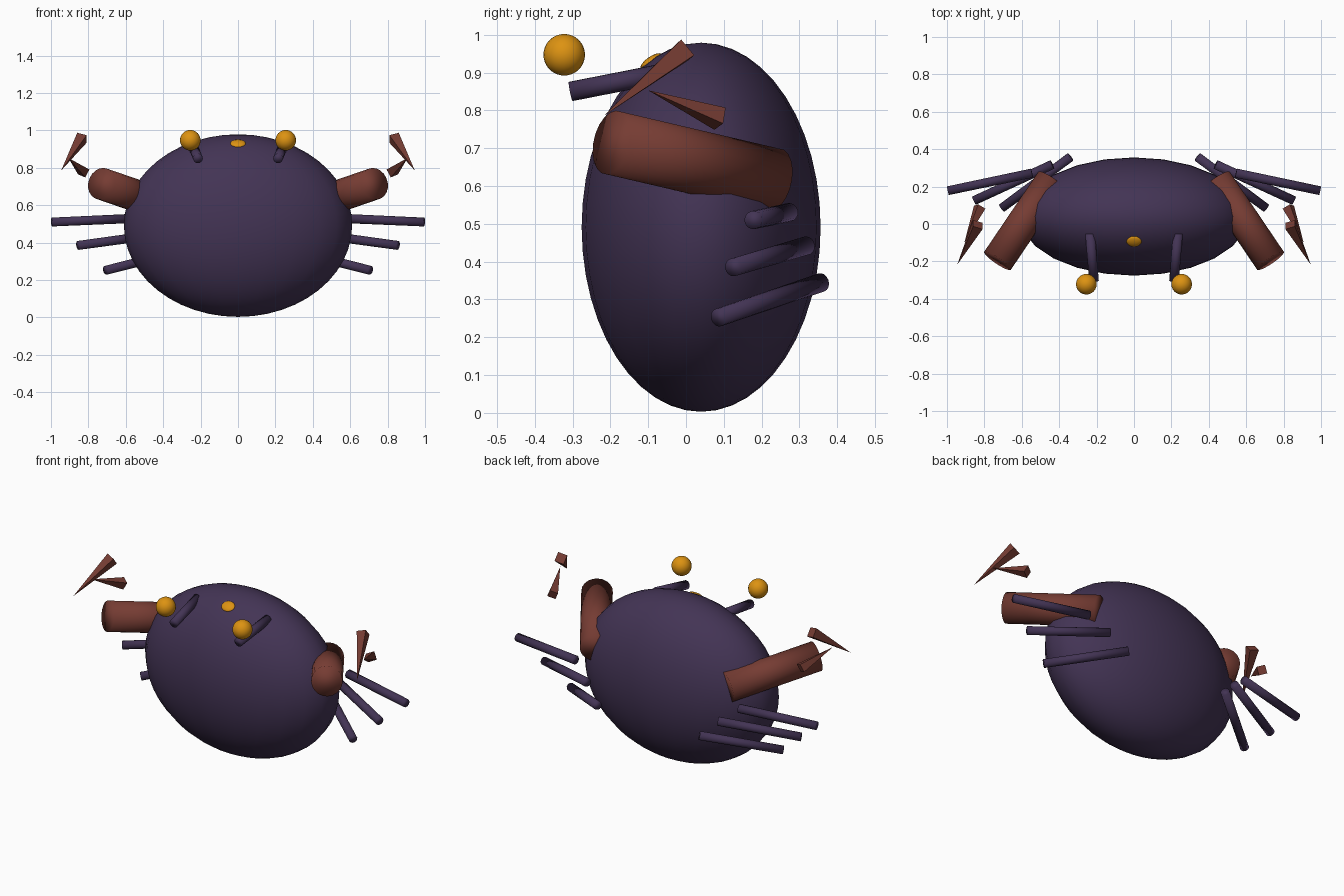
import bpy, bmesh
from mathutils import Vector, Matrix

cube = bpy.data.objects.get("Cube")
if cube:
    bpy.data.objects.remove(cube, do_unlink=True)


def material(name, rgb):
    m = bpy.data.materials.new(name)
    m.use_nodes = True
    m.diffuse_color = (*rgb, 1)
    m.node_tree.nodes["Principled BSDF"].inputs["Base Color"].default_value = (*rgb, 1)
    return m


purple = material("dark purple", (0.056, 0.034, 0.09))
brown = material("red brown", (0.18, 0.045, 0.033))
amber = material("amber", (0.72, 0.29, 0.006))


def finish(name, bm, mat, smooth=True, mirrored=False):
    mesh = bpy.data.meshes.new(name)
    for f in bm.faces:
        f.smooth = smooth
    bm.to_mesh(mesh)
    bm.free()
    mesh.materials.append(mat)
    ob = bpy.data.objects.new(name, mesh)
    bpy.context.scene.collection.objects.link(ob)
    if mirrored:
        mod = ob.modifiers.new("Mirror", "MIRROR")
        mod.use_mirror_merge = False
    return ob


def ellipsoid(name, centre, radii, mat, tilt=0.0, segments=24, rings=16, mirrored=False):
    bm = bmesh.new()
    m = Matrix.Translation(centre) @ Matrix.Rotation(tilt, 4, "X") @ Matrix.Diagonal((*radii, 1))
    bmesh.ops.create_uvsphere(bm, u_segments=segments, v_segments=rings, radius=1, matrix=m)
    return finish(name, bm, mat, mirrored=mirrored)


def rod(name, start, end, r1, r2, mat, sides=16, smooth=True):
    """Cylinder or cone between two points, mirrored to the other side."""
    a, b = Vector(start), Vector(end)
    d = b - a
    turn = Vector((0, 0, 1)).rotation_difference(d).to_matrix().to_4x4()
    bm = bmesh.new()
    bmesh.ops.create_cone(bm, cap_ends=True, segments=sides, radius1=r1, radius2=r2,
                          depth=d.length, matrix=Matrix.Translation((a + b) / 2) @ turn)
    bmesh.ops.remove_doubles(bm, verts=bm.verts, dist=0.0001)
    return finish(name, bm, mat, smooth, True)


# Body shell and the small spot on its brow
ellipsoid("body", (0, 0.04, 0.491), (0.61, 0.316, 0.488), purple, segments=24, rings=24)
ellipsoid("brow_spot", (0, -0.092, 0.929), (0.042, 0.034, 0.013), amber, tilt=0.61,
          segments=16, rings=8)

# Eyes on stalks
ellipsoid("eyes", (0.255, -0.322, 0.947), (0.055,) * 3, amber, mirrored=True)
rod("eye_stalks", (0.235, -0.05, 0.9), (0.214, -0.305, 0.85), 0.026, 0.026, purple)

# Thick arms
rod("arms", (0.44, 0.232, 0.615), (0.73, -0.197, 0.715), 0.086, 0.086, brown, sides=20)

# Pincer halves
rod("upper_pincers", (0.835, -0.003, 0.96), (0.945, -0.217, 0.786), 0.038, 0, brown, 4, False)
rod("lower_pincers", (0.825, 0.09, 0.778), (0.907, -0.1, 0.853), 0.034, 0, brown, 4, False)

# Three pairs of legs
legs = {
    "upper_legs": ((0.545, 0.272, 0.53), (0.995, 0.178, 0.51)),
    "middle_legs": ((0.437, 0.318, 0.442), (0.855, 0.125, 0.385)),
    "lower_legs": ((0.34, 0.358, 0.345), (0.707, 0.085, 0.252)),
}
for name, (inner, outer) in legs.items():
    rod(name, inner, outer, 0.025, 0.024, purple)
